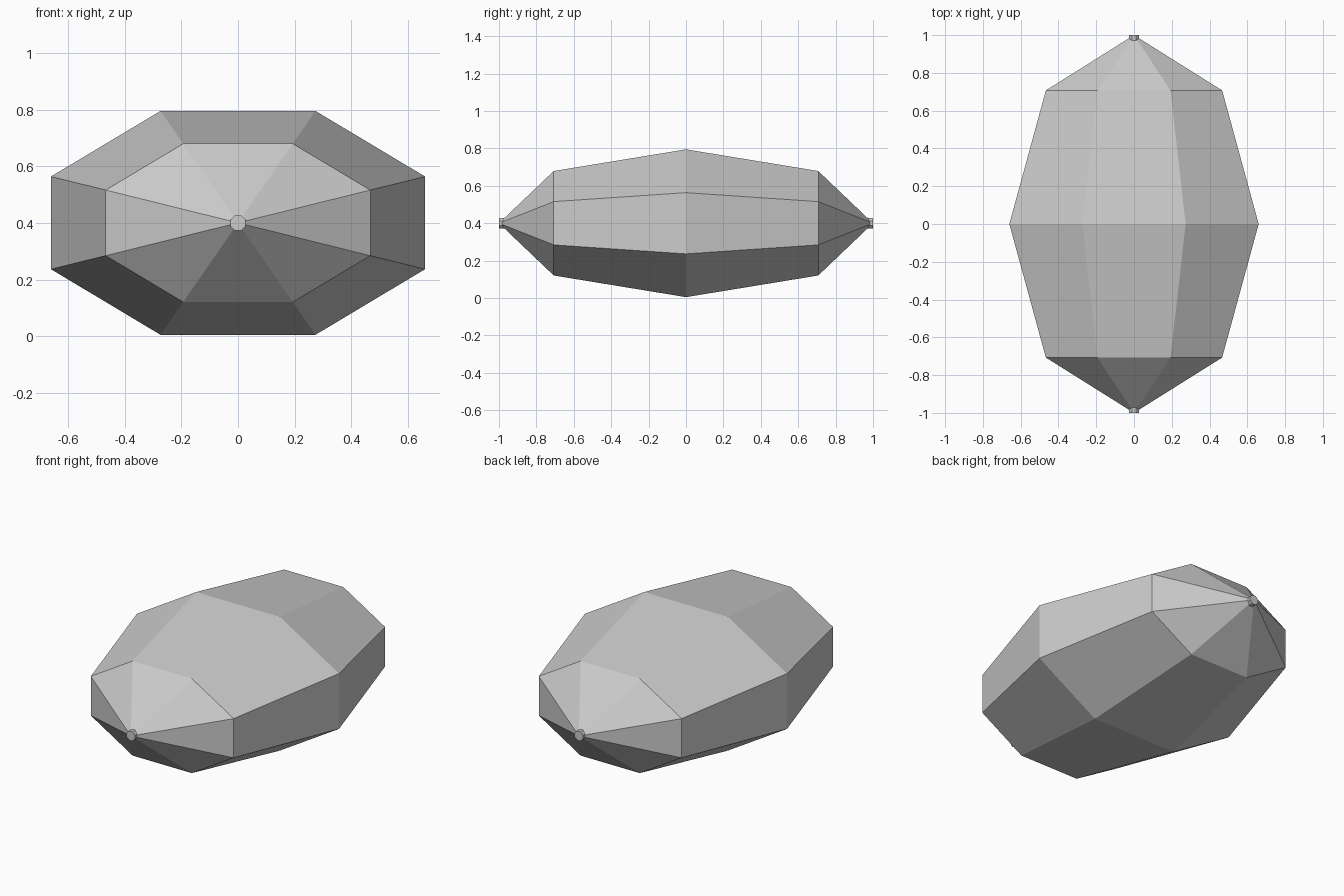
import bpy
import bmesh
from math import cos, pi
from mathutils import Matrix

cube = bpy.data.objects.get("Cube")
if cube:
    bpy.data.objects.remove(cube, do_unlink=True)

# Single grey material
grey = bpy.data.materials.new("light grey")
grey.use_nodes = True
grey.diffuse_color = (0.6, 0.6, 0.6, 1)
grey.node_tree.nodes["Principled BSDF"].inputs["Base Color"].default_value = (0.6, 0.6, 0.6, 1)

SIDES = 8
CENTRE = Matrix.Translation((0, 0, 0.4))
# Lay the axis along y, with flat sides facing up, down, left and right
LAY = Matrix.Rotation(pi / 2, 4, "X") @ Matrix.Rotation(pi / SIDES, 4, "Z")
TO_CORNER = 1 / cos(pi / SIDES)


def add_part(name, bm):
    mesh = bpy.data.meshes.new(name)
    bm.to_mesh(mesh)
    bm.free()
    mesh.materials.append(grey)
    part = bpy.data.objects.new(name, mesh)
    bpy.context.collection.objects.link(part)
    return part


# Faceted ellipsoid body
bm = bmesh.new()
size = Matrix.Diagonal((0.66 * TO_CORNER, 1, 0.395 * TO_CORNER, 1))
bmesh.ops.create_uvsphere(bm, u_segments=SIDES, v_segments=4, radius=1,
                          matrix=CENTRE @ size @ LAY)
add_part("faceted_body", bm)

# Thin rod along the axis, showing as a small stub at each tip
bm = bmesh.new()
radius = 0.027 * TO_CORNER
bmesh.ops.create_cone(bm, cap_ends=True, segments=SIDES, radius1=radius,
                      radius2=radius, depth=2, matrix=CENTRE @ LAY)
add_part("axis_rod", bm)
